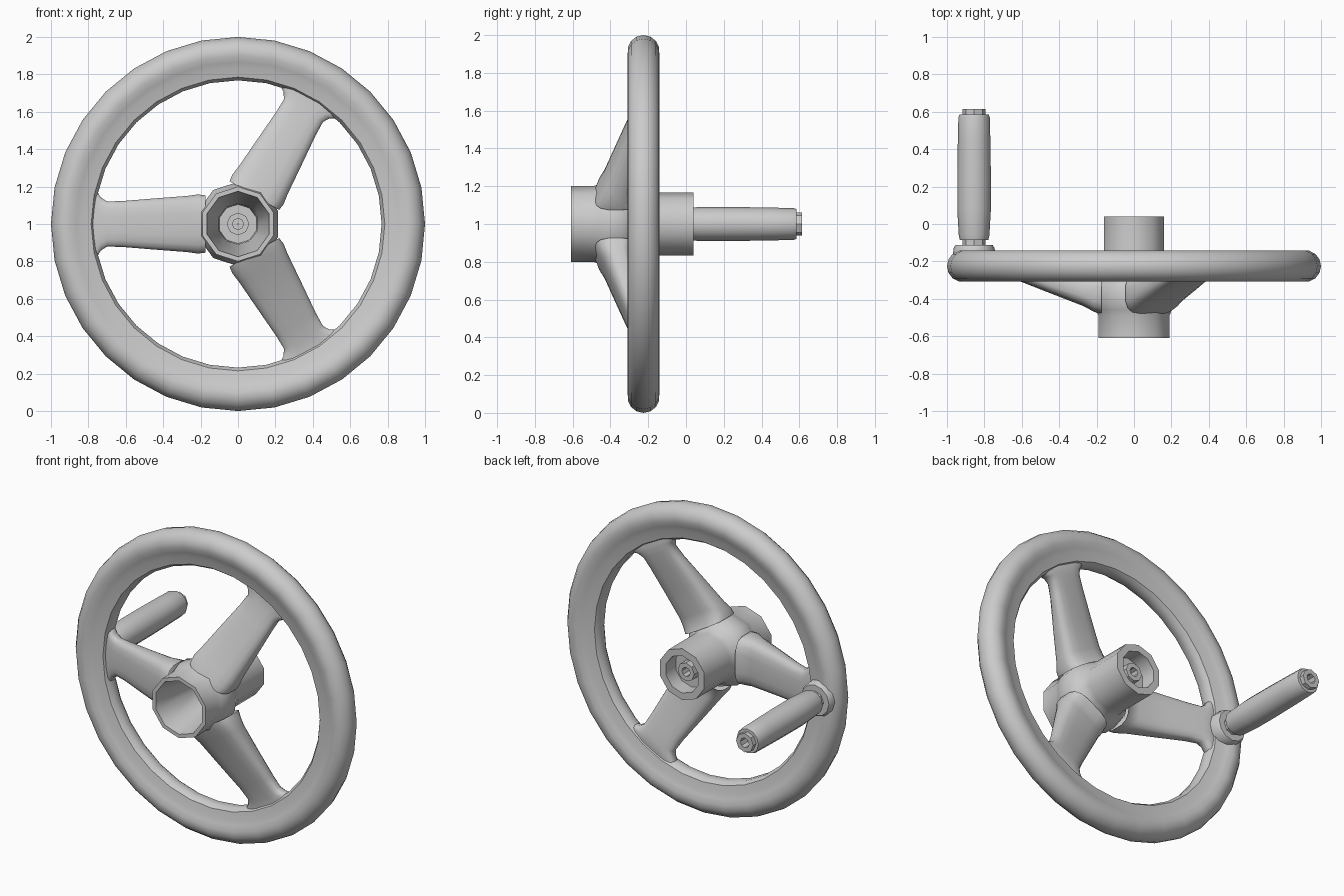
import bpy, bmesh, math
from math import sin, cos, pi, radians

if "Cube" in bpy.data.objects:
    bpy.data.objects.remove(bpy.data.objects["Cube"])


def finish(name, bm, angle=42):
    bmesh.ops.remove_doubles(bm, verts=bm.verts, dist=1e-5)
    bmesh.ops.recalc_face_normals(bm, faces=bm.faces)
    me = bpy.data.meshes.new(name)
    bm.to_mesh(me)
    bm.free()
    ob = bpy.data.objects.new(name, me)
    bpy.context.collection.objects.link(ob)
    bpy.ops.object.select_all(action='DESELECT')
    ob.select_set(True)
    bpy.context.view_layer.objects.active = ob
    bpy.ops.object.shade_smooth_by_angle(angle=radians(angle))
    return ob


def skin(bm, rings, wrap_rings):
    """Join successive closed rings of vertices with quads."""
    n = len(rings[0])
    pairs = list(zip(rings, rings[1:]))
    if wrap_rings:
        pairs.append((rings[-1], rings[0]))
    for a, b in pairs:
        for i in range(n):
            j = (i + 1) % n
            bm.faces.new((a[i], a[j], b[j], b[i]))


def lathe(name, profile, sides, cx=0.0, cz=1.0, phase=0.0):
    """Revolve a closed (radius, y) profile around an axis parallel to y."""
    bm = bmesh.new()
    rings = []
    for r, y in profile:
        rings.append([bm.verts.new((cx + r * cos(phase + 2 * pi * i / sides), y,
                                    cz + r * sin(phase + 2 * pi * i / sides)))
                      for i in range(sides)])
    skin(bm, rings, True)
    return finish(name, bm)


# Rim: round outer tube with a slimmer inner flange
tube = [(0.915 + 0.085 * cos(radians(a)), -0.225 + 0.085 * sin(radians(a)))
        for a in range(-125, 126, 25)]
flange = [(0.835, -0.165), (0.785, -0.175), (0.768, -0.20),
          (0.768, -0.25), (0.785, -0.275), (0.835, -0.285)]
lathe("rim", tube + flange, 32)

# Hub: wide front socket, waist where the spokes meet, narrower rear sleeve
lathe("hub", [
    (0.035, -0.22), (0.105, -0.22), (0.11, -0.30), (0.172, -0.59), (0.175, -0.61),
    (0.20, -0.61), (0.20, -0.49), (0.212, -0.46), (0.225, -0.42), (0.225, -0.34),
    (0.20, -0.30), (0.175, -0.265), (0.168, -0.22), (0.168, 0.04),
    (0.122, 0.04), (0.122, -0.06), (0.035, -0.06)], 10, phase=pi / 10)

# Hub bolt: hollow end showing in both sockets
lathe("hub_bolt", [(0.03, -0.20), (0.03, -0.27), (0.06, -0.27), (0.06, 0.0),
                   (0.03, 0.0), (0.03, -0.10), (0.004, -0.10), (0.004, -0.20)], 8)


def spoke(name, angle):
    # stations: distance from axis, half width, front y, back y
    stations = [(0.175, 0.155, -0.485, -0.255), (0.215, 0.16, -0.47, -0.275),
                (0.27, 0.152, -0.44, -0.275), (0.45, 0.138, -0.37, -0.24),
                (0.62, 0.124, -0.303, -0.203), (0.70, 0.122, -0.278, -0.185),
                (0.735, 0.145, -0.27, -0.18), (0.757, 0.185, -0.265, -0.18),
                (0.785, 0.205, -0.262, -0.183)]
    bm = bmesh.new()
    rings = []
    for r, w, yf, yb in stations:
        ring = []
        for i in range(16):
            t = 2 * pi * (i + 0.5) / 16
            c, s = cos(t), sin(t)
            u = w * math.copysign(abs(c) ** 0.6, c)
            y = (yf + yb) / 2 + (yb - yf) / 2 * math.copysign(abs(s) ** 0.6, s)
            ring.append(bm.verts.new((r * cos(angle) - u * sin(angle), y,
                                      1 + r * sin(angle) + u * cos(angle))))
        rings.append(ring)
    skin(bm, rings, False)
    bm.faces.new(rings[-1])
    return finish(name, bm)


# Three equal spokes
for k, a in enumerate((60, 180, 300)):
    spoke(f"spoke_{k + 1}", radians(a))

# Crank handle: boss on the rim, swelling grip, hollow screw end
HX = -0.855
lathe("handle_boss", [(0.004, -0.19), (0.115, -0.19), (0.11, -0.13), (0.10, -0.113),
                      (0.004, -0.113)], 12, cx=HX)
lathe("handle_grip", [(0.05, -0.085), (0.076, -0.085), (0.082, -0.06), (0.09, 0.08),
                      (0.09, 0.25), (0.087, 0.45), (0.084, 0.57), (0.079, 0.585),
                      (0.05, 0.585)], 12, cx=HX)
lathe("handle_screw", [(0.004, -0.15), (0.062, -0.15), (0.062, 0.615), (0.032, 0.615),
                       (0.032, 0.55), (0.004, 0.55)], 8, cx=HX)
